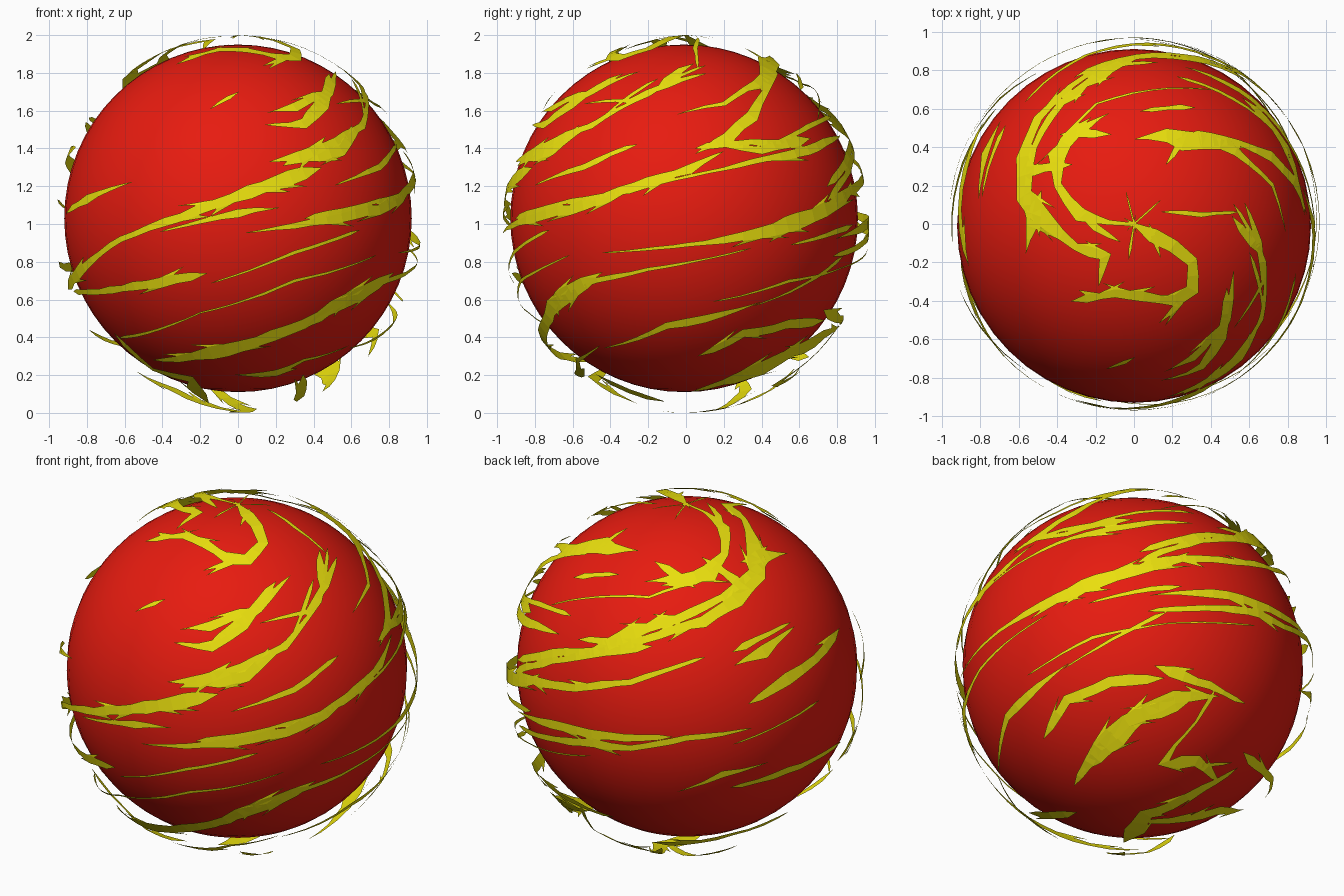
import bpy, bmesh, math, random
from mathutils import Vector

random.seed(4)
RX, RZ = 0.97, 1.0            # radii of the streaky outer shell


def material(name, col):
    m = bpy.data.materials.new(name)
    m.diffuse_color = (*col, 1)
    return m


def on_shell(p):
    q = Vector((p.x / RX, p.y / RX, p.z / RZ))
    return p / q.length


def view(lon, elev):
    """Axes right, up and toward the viewer for a turn and a tilt in degrees."""
    a, e = math.radians(lon), math.radians(elev)
    right = Vector((math.cos(a), math.sin(a), 0))
    d = Vector((math.sin(a) * math.cos(e), -math.cos(a) * math.cos(e), math.sin(e)))
    return right, d.cross(right), d


def project(axes, u, v):
    """Drop a point seen in a view onto the near side of the shell."""
    r, up, d = axes
    s = lambda p: Vector((p.x / RX, p.y / RX, p.z / RZ))
    o, k = r * u + up * v, s(d)
    so = s(o)
    A, B, C = k.dot(k), so.dot(k), so.dot(so) - 1
    return on_shell(o + d * ((-B + math.sqrt(max(0, B * B - A * C))) / A))


bm = bmesh.new()


def streak(axes, pts):
    """Ragged tapering ribbon through (u, v, width) points, hugging the shell."""
    ctrl = [(project(axes, u, v), w * 0.92) for u, v, w in pts]
    # pointed tips at both ends
    tip = lambda a, b: (on_shell(a[0] + (a[0] - b[0]).normalized() * (0.04 + a[1])), 0.002)
    ctrl = [tip(ctrl[0], ctrl[1])] + ctrl + [tip(ctrl[-1], ctrl[-2])]
    path = []
    for a, b in zip(ctrl, ctrl[1:]):
        n = max(1, round((b[0] - a[0]).length / 0.09))
        path += [(on_shell(a[0].lerp(b[0], i / n)), a[1] + (b[1] - a[1]) * i / n) for i in range(n)]
    path.append(ctrl[-1])
    rows = []
    for i, (p, w) in enumerate(path):
        t = (path[min(i + 1, len(path) - 1)][0] - path[max(i - 1, 0)][0]).normalized()
        side = p.normalized().cross(t).normalized()
        rows.append([bm.verts.new(on_shell(p + side * w * s * random.uniform(0.38, 0.62))) for s in (-1, 1)])
    for (a, b), (c, d) in zip(rows, rows[1:]):
        bm.faces.new((a, c, d, b))
    # torn splinters leaving the wide stretches
    for i in range(1, len(rows) - 2):
        if path[i][1] > 0.045 and random.random() < 0.4:
            k = random.randint(0, 1)
            a, b = rows[i][k], rows[i + 1][k]
            run = (b.co - a.co) * random.choice((-1, 1)) * random.uniform(0.8, 1.6)
            out = (a.co - rows[i][1 - k].co).normalized() * 0.03
            c = bm.verts.new(on_shell((a.co + b.co) / 2 + run + out))
            bm.faces.new((a, c, b) if k == 0 else (a, b, c))


def streaks(lon, elev, *runs):
    for r in runs:
        streak(view(lon, elev), r)


# streaks on the front
streaks(0, 0,
    [(-.89, -.32, .07), (-.62, -.08, .03), (-.3, .04, .05), (.06, .17, .07), (.35, .27, .08)],
    [(.22, .34, .02), (.42, .37, .09), (.55, .39, .07), (.67, .56, .02), (.62, .74, .03)],
    [(-.37, -.03, .01), (0, .06, .05), (.17, .08, .01)],
    [(.09, -.04, .01), (.3, -.01, .03), (.55, .04, .06), (.75, .08, .06), (.87, .14, .05)],
    [(.2, .6, .01), (.3, .62, .06), (.42, .68, .06)],
    [(-.85, -.36, .03), (-.55, -.33, .05), (-.25, -.28, .06)])
streaks(0, 0,
    [(-.1, -.3, .01), (.3, -.15, .02), (.6, -.05, .02)],
    [(-.4, -.72, .03), (-.15, -.68, .1), (.1, -.62, .08), (.35, -.53, .08), (.5, -.44, .08), (.75, -.33, .03)],
    [(-.6, -.64, .05), (-.45, -.77, .03), (-.25, -.82, .08), (-.2, -.9, .1)],
    [(.05, -.8, .03), (.2, -.79, .06), (.35, -.72, .03), (.55, -.66, .01)],
    [(-.1, .64, .02), (-.05, .67, .03)],
    [(-.88, .08, .04), (-.8, .13, .05), (-.6, .21, .01)],
    [(.55, .22, .01), (.75, .3, .04), (.83, .4, .03)],
    [(-.6, -.6, .02), (-.2, -.47, .01), (.3, -.3, .02), (.7, -.18, .01)])

# streaks on the right side
streaks(90, 0,
    [(-.5, .13, .02), (-.2, .22, .06), (.02, .29, .05), (.15, .36, .02)],
    [(.1, .4, .02), (.22, .46, .07), (.35, .57, .07), (.42, .7, .05), (.44, .82, .1)],
    [(-.88, .04, .03), (-.3, .17, .02), (.2, .29, .02), (.5, .36, .05), (.65, .39, .07), (.8, .46, .02)],
    [(-.4, -.15, .01), (.1, -.1, .03), (.4, -.05, .07), (.6, .02, .09), (.8, .1, .07), (.88, .18, .03)],
    [(-.72, -.5, .06), (-.68, -.38, .05), (-.55, -.31, .05), (-.2, -.24, .02), (.3, -.14, .01)],
    [(-.85, .35, .07), (-.7, .44, .04), (-.5, .52, .05), (-.2, .68, .02), (.05, .82, .03)],
    [(-.7, .58, .04), (-.5, .7, .06), (-.3, .79, .02)])
streaks(90, 0,
    [(-.4, -.65, .01), (-.1, -.54, .05), (.1, -.5, .05), (.35, -.43, .01)],
    [(.1, -.87, .04), (.3, -.79, .08), (.5, -.7, .08), (.7, -.62, .1)],
    [(-.4, -.84, .05), (-.2, -.92, .06)],
    [(.6, -.1, .02), (.85, -.02, .04)],
    [(.4, -.42, .01), (.8, -.2, .03)])

# swirl around the top
streaks(0, 90,
    [(0, 0, .02), (.1, -.06, .07), (.2, -.12, .08), (.3, -.2, .07), (.3, -.34, .08), (.22, -.4, .07), (.05, -.38, .06),
     (-.1, -.36, .05), (-.25, -.39, .05)],
    [(.24, -.41, .05), (.18, -.47, .03)],
    [(-.17, -.26, .03), (-.15, -.17, .07), (-.3, -.12, .04), (-.45, 0, .09), (-.57, .15, .12), (-.58, .35, .08),
     (-.5, .55, .06), (-.2, .8, .05), (.05, .84, .04)],
    [(-.02, 0, .02), (-.13, .01, .03), (-.28, .05, .08), (-.4, .2, .05), (-.4, .35, .1), (-.3, .48, .08),
     (-.18, .55, .02)])
streaks(0, 90,
    [(-.26, .05, .05), (-.2, -.02, .05), (-.13, -.06, .03)],
    [(-.4, .3, .05), (-.52, .28, .06)],
    [(-.3, .47, .06), (-.2, .47, .05)],
    [(-.52, .05, .1), (-.55, -.08, .04)],
    [(0, 0, .01), (-.02, -.13, .02)],
    [(0, 0, .01), (.1, .09, .012)],
    [(0, 0, .01), (-.03, .12, .01)],
    [(.1, -.06, .03), (.12, -.12, .02)])
streaks(0, 90,
    [(.07, .45, .03), (.17, .46, .08), (.25, .44, .12), (.45, .42, .07), (.6, .32, .04), (.72, .2, .03), (.78, 0, .01)],
    [(.24, .42, .04), (.2, .36, .03)],
    [(.56, -.02, .05), (.62, -.1, .05)],
    [(.6, .05, .03), (.65, -.1, .05), (.67, -.3, .04), (.55, -.5, .01)],
    [(.48, -.4, .04), (.45, -.6, .08), (.35, -.75, .06), (.2, -.8, .02)],
    [(.2, .06, .02), (.35, .05, .03), (.5, .06, .02)],
    [(-.78, .2, .02), (-.7, .45, .04)],
    [(.63, .6, .06), (.8, .4, .05), (.86, .2, .02)])

# streaks on the back left
streaks(215, 24,
    [(-.88, .08, .05), (-.5, .13, .05), (-.35, .2, .08), (-.05, .3, .06), (.2, .42, .05), (.4, .58, .05)],
    [(-.9, -.02, .06), (-.6, -.07, .05), (-.3, -.04, .04), (.05, .08, .02)],
    [(-.55, .53, .04), (-.42, .54, .03)],
    [(.32, .08, .03), (.42, .13, .08), (.55, .23, .02)],
    [(.4, -.12, .04), (.55, -.02, .07), (.7, .08, .05), (.8, .2, .05)],
    [(-.88, -.3, .03), (-.5, -.37, .05), (-.3, -.4, .04), (0, -.34, .04), (.3, -.3, .02)])
streaks(215, 24,
    [(.3, -.36, .01), (.68, -.17, .02)],
    [(0, -.62, .01), (.2, -.54, .05), (.4, -.49, .01)],
    [(.3, -.6, .03), (.55, -.52, .05), (.8, -.4, .03)],
    [(-.75, -.6, .06), (-.6, -.7, .05), (-.45, -.76, .03)],
    [(-.1, -.92, .06), (.25, -.87, .04), (.5, -.78, .03)],
    [(-.7, .38, .01), (-.2, .42, .02), (.05, .5, .03)])

# streaks on the back right and underneath
streaks(145, -24,
    [(0, .54, .05), (.35, .67, .04), (.65, .68, .06)],
    [(.05, .33, .01), (.35, .36, .06), (.6, .32, .06), (.85, .24, .04)],
    [(-.6, -.1, .01), (-.3, .08, .02), (.1, .17, .01), (.55, .2, .01)],
    [(-.25, -.56, .1), (-.15, -.45, .13), (0, -.3, .1), (.15, -.22, .08), (.33, -.21, .04)],
    [(-.5, -.4, .05), (-.42, -.26, .06), (-.2, -.16, .07), (0, -.14, .06)])
streaks(145, -24,
    [(.35, -.22, .03), (.28, -.35, .02), (.17, -.48, .03), (.12, -.57, .08), (.3, -.55, .07), (.4, -.62, .03)],
    [(.33, -.57, .03), (.45, -.55, .02)],
    [(0, -.91, .12), (.05, -.83, .1), (.18, -.78, .07), (.35, -.68, .07), (.48, -.6, .03)],
    [(.1, -.86, .05), (.45, -.78, .08), (.56, -.76, .03)],
    [(-.65, .62, .04), (-.3, .73, .03), (.2, .83, .03)])

mesh = bpy.data.meshes.new("streaks")
bm.to_mesh(mesh)
bm.free()
shell = bpy.data.objects.new("swirling_streaks", mesh)
shell.location.z = 1
bpy.context.collection.objects.link(shell)
mesh.materials.append(material("yellow", (0.82, 0.74, 0.004)))

# smooth red ball inside the streaks
bpy.ops.mesh.primitive_uv_sphere_add(segments=48, ring_count=32, radius=0.92, location=(0, -0.01, 1.03))
ball = bpy.context.object
ball.name = "core_ball"
ball.data.materials.append(material("red", (0.8, 0.011, 0.005)))
bpy.ops.object.shade_smooth_by_angle()
